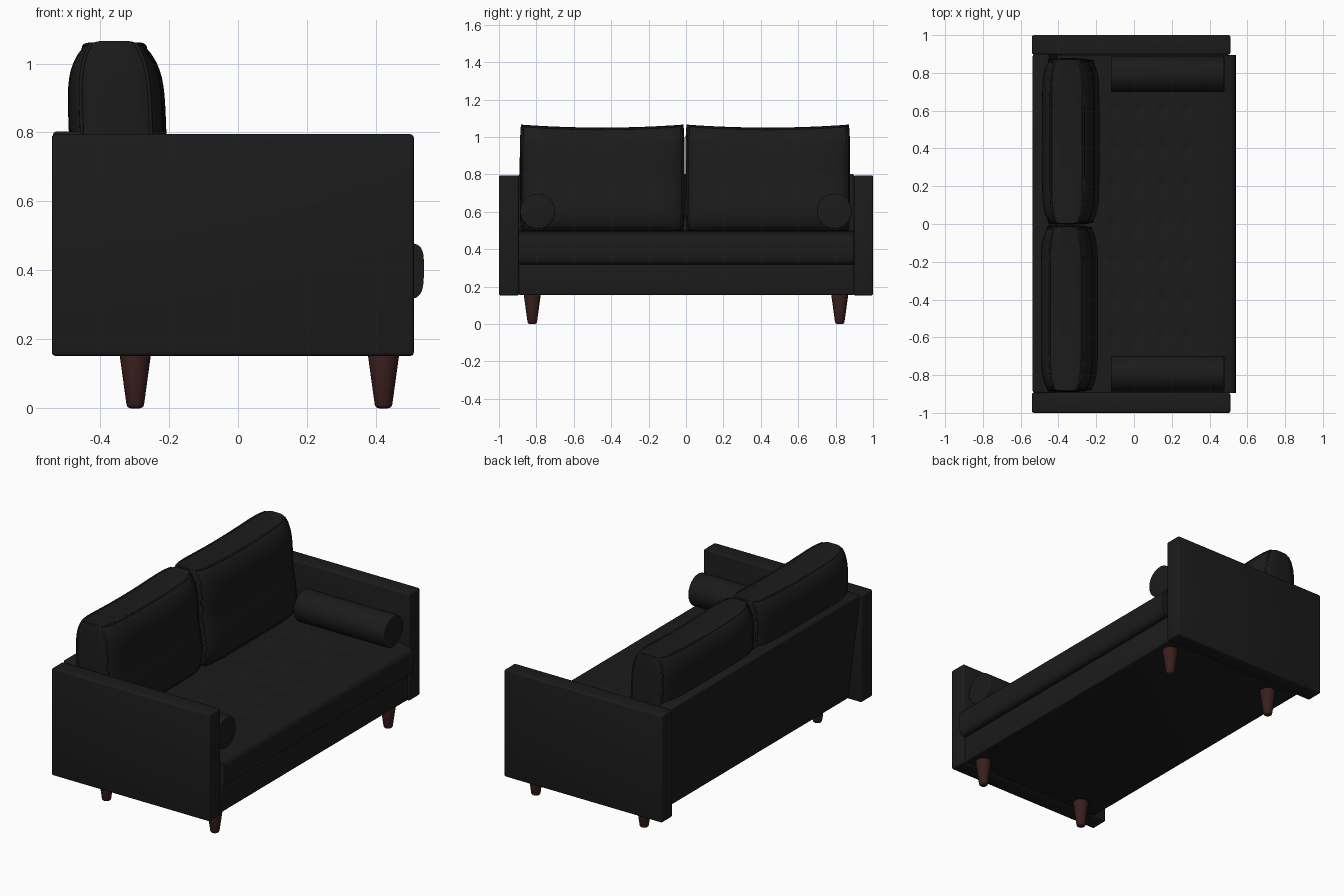
import bpy, bmesh, math
from mathutils import Matrix

default = bpy.data.objects.get("Cube")
if default:
    bpy.data.objects.remove(default, do_unlink=True)


def material(name, color):
    m = bpy.data.materials.new(name)
    m.use_nodes = True
    m.diffuse_color = color
    bsdf = next(n for n in m.node_tree.nodes if n.type == 'BSDF_PRINCIPLED')
    bsdf.inputs["Base Color"].default_value = color
    return m


fabric = material("charcoal fabric", (0.011, 0.011, 0.011, 1))
wood = material("dark red wood", (0.042, 0.013, 0.013, 1))


def finish(name, bm, mat, bevel=0, angle=40):
    """Bevel sharp edges, then turn the bmesh into a smooth shaded object."""
    if bevel:
        edges = [e for e in bm.edges if e.calc_face_angle(0) > math.radians(40)]
        bmesh.ops.bevel(bm, geom=edges, offset=bevel, segments=3,
                        profile=0.5, affect='EDGES')
    bmesh.ops.recalc_face_normals(bm, faces=bm.faces)
    mesh = bpy.data.meshes.new(name)
    bm.to_mesh(mesh)
    bm.free()
    mesh.materials.append(mat)
    obj = bpy.data.objects.new(name, mesh)
    bpy.context.collection.objects.link(obj)
    bpy.ops.object.select_all(action='DESELECT')
    obj.select_set(True)
    bpy.context.view_layer.objects.active = obj
    bpy.ops.object.shade_smooth_by_angle(angle=math.radians(angle))


def prism(name, profile, y0, y1, bevel):
    """Extrude an x-z profile along y."""
    bm = bmesh.new()
    face = bm.faces.new([bm.verts.new((x, y0, z)) for x, z in profile])
    ext = bmesh.ops.extrude_face_region(bm, geom=[face])
    moved = [g for g in ext["geom"] if isinstance(g, bmesh.types.BMVert)]
    bmesh.ops.translate(bm, verts=moved, vec=(0, y1 - y0, 0))
    finish(name, bm, fabric, bevel)


def rect(x0, x1, z0, z1):
    return [(x0, z0), (x1, z0), (x1, z1), (x0, z1)]


def soft_block(name, cuts, shape):
    """Fine cube whose points, in -1..1, are moved by a shape function."""
    bm = bmesh.new()
    bmesh.ops.create_cube(bm, size=2)
    bmesh.ops.subdivide_edges(bm, edges=bm.edges, cuts=cuts, use_grid_fill=True)
    for v in bm.verts:
        v.co = shape(*v.co)
    finish(name, bm, fabric, angle=60)


def piping(name, points, radius):
    """Thin closed cord through the points."""
    curve = bpy.data.curves.new(name, 'CURVE')
    curve.dimensions = '3D'
    curve.bevel_depth = radius
    curve.bevel_resolution = 1
    spline = curve.splines.new('POLY')
    spline.points.add(len(points) - 1)
    for p, co in zip(spline.points, points):
        p.co = (*co, 1)
    spline.use_cyclic_u = True
    curve.materials.append(fabric)
    bpy.context.collection.objects.link(bpy.data.objects.new(name, curve))


# Frame: two arms, a leaning back and the base rail
for side, y0, y1 in (("left", 0.897, 1.0), ("right", -1.0, -0.893)):
    prism(side + "_arm", rect(-0.54, 0.51, 0.152, 0.795), y0, y1, 0.01)
prism("back_panel", [(-0.455, 0.155), (-0.36, 0.155), (-0.45, 0.803), (-0.538, 0.803)],
      -0.895, 0.899, 0.012)
prism("base", rect(-0.42, 0.5, 0.155, 0.318), -0.895, 0.899, 0.008)


# Seat cushion: bulging front, crowned top with shallow tufts
def seat_shape(u, v, w):
    front = 0.505 + 0.034 * math.sqrt(max(0, 1 - w ** 4))
    x = -0.42 + (u + 1) / 2 * (front + 0.42)
    y = 0.895 * v
    z = 0.409 + 0.091 * w
    if w > 0:
        z -= 0.022 * w * max(0, u) ** 8
        tuft = math.cos(math.pi * (x - 0.02) / 0.13) * math.cos(math.pi * y / 0.2)
        if -0.18 < x < 0.345 and abs(y) < 0.7:
            z -= 0.01 * w * tuft ** 6
    return x, y, z


soft_block("seat_cushion", 64, seat_shape)


# Back cushions: plump, thinner towards the rim, sagging along the top
def back_cushion(name, yc, xc):
    def shape(u, v, w):
        thick = 0.138 * (1 - 0.36 * abs(w) ** 5) * (1 - 0.25 * v ** 8)
        rim = 1 - 0.035 * u ** 4
        x = xc - 0.045 * min(w, 0) - 0.01 * max(w, 0) + thick * u
        y = yc + 0.441 * v * rim * (1 - 0.015 * w ** 4)
        z = 0.782 + 0.284 * w * rim
        if w > 0:
            z -= 0.016 * w * (1 - v * v)
        return x, y, z

    soft_block(name, 24, shape)
    # Corded seams around the front and rear faces
    steps = [i / 10 - 1 for i in range(20)]
    loop = ([(t, -1) for t in steps] + [(1, t) for t in steps]
            + [(-t, 1) for t in steps] + [(-1, -t) for t in steps])
    for face, u in (("front", 0.97), ("rear", -0.97)):
        piping(f"{name}_{face}_piping", [shape(u, v, w) for v, w in loop], 0.006)


back_cushion("left_back_cushion", 0.437, -0.345)
back_cushion("right_back_cushion", -0.448, -0.352)

# Round bolsters lying along the arms
for side, s in (("left", 1), ("right", -1)):
    bm = bmesh.new()
    bmesh.ops.create_cone(bm, cap_ends=True, segments=40, radius1=0.094, radius2=0.094,
                          depth=0.6, matrix=Matrix.Translation((0.178, s * 0.793, 0.602))
                          @ Matrix.Rotation(math.pi / 2, 4, 'Y'))
    finish(side + "_bolster", bm, fabric, 0.008)

# Tapered legs
for end, x in (("front", 0.422), ("back", -0.298)):
    for side, s in (("left", 1), ("right", -1)):
        bm = bmesh.new()
        bmesh.ops.create_cone(bm, cap_ends=True, segments=24, radius1=0.024, radius2=0.046,
                              depth=0.16, matrix=Matrix.Translation((x, s * 0.822, 0.08)))
        finish(f"{end}_{side}_leg", bm, wood, 0.011)
